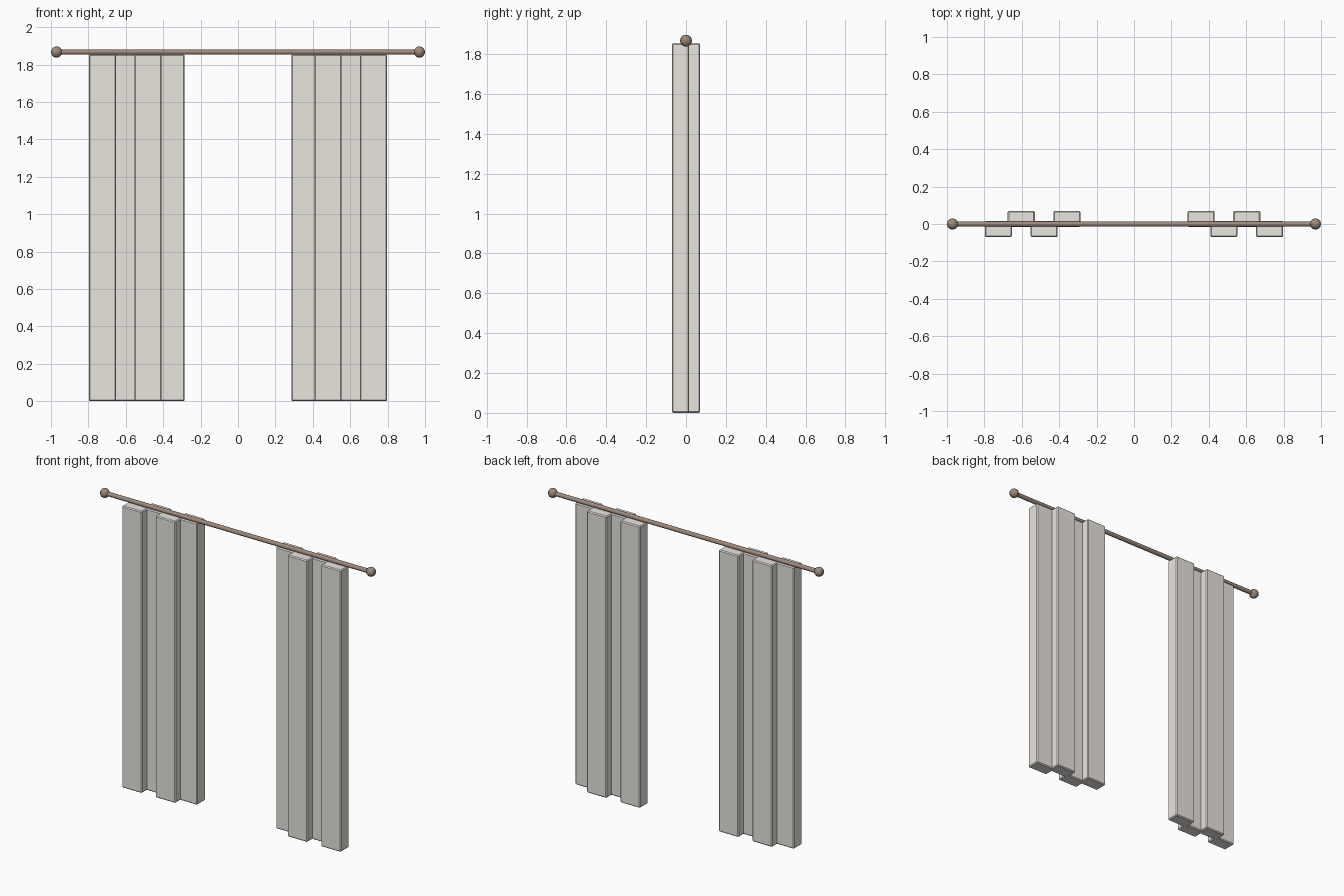
import bpy
import math

if "Cube" in bpy.data.objects:
    bpy.data.objects.remove(bpy.data.objects["Cube"])


def material(name, color):
    m = bpy.data.materials.new(name)
    m.diffuse_color = (*color, 1)
    m.use_nodes = True
    m.node_tree.nodes["Principled BSDF"].inputs["Base Color"].default_value = m.diffuse_color
    return m


cloth = material("cloth", (0.82, 0.79, 0.74))
bronze = material("bronze", (0.35, 0.26, 0.20))

ROD_Z = 1.867
DROP = 1.855        # curtain height
FOLD_W, FOLD_D = 0.145, 0.086
STEP = 0.122        # spacing between folds
OUTER_X = 0.725     # centre of the outermost fold


def finish(name, mat):
    ob = bpy.context.object
    ob.name = name
    ob.data.materials.append(mat)
    return ob


def fold(name, x, y):
    bpy.ops.mesh.primitive_cube_add(size=1, location=(x, y, DROP / 2))
    ob = finish(name, cloth)
    ob.scale = (FOLD_W, FOLD_D, DROP)
    bpy.ops.object.transform_apply(location=False, rotation=False, scale=True)
    bevel = ob.modifiers.new("soft_edge", 'BEVEL')
    bevel.width = 0.006
    bevel.segments = 1


# Curtain rod
bpy.ops.mesh.primitive_cylinder_add(vertices=12, radius=0.014, depth=1.92,
                                    location=(0, 0, ROD_Z),
                                    rotation=(0, math.pi / 2, 0))
finish("curtain_rod", bronze)

for side, s in (("left", -1), ("right", 1)):
    # Ball finial
    bpy.ops.mesh.primitive_uv_sphere_add(segments=12, ring_count=8, radius=0.03,
                                         location=(s * 0.97, 0, ROD_Z))
    finish(f"{side}_finial", bronze)
    # Curtain folds, alternating front and back from the outer edge inwards
    for i in range(4):
        y = -0.027 if i % 2 == 0 else 0.027
        fold(f"{side}_curtain_fold_{i + 1}", s * (OUTER_X - i * STEP), y)
